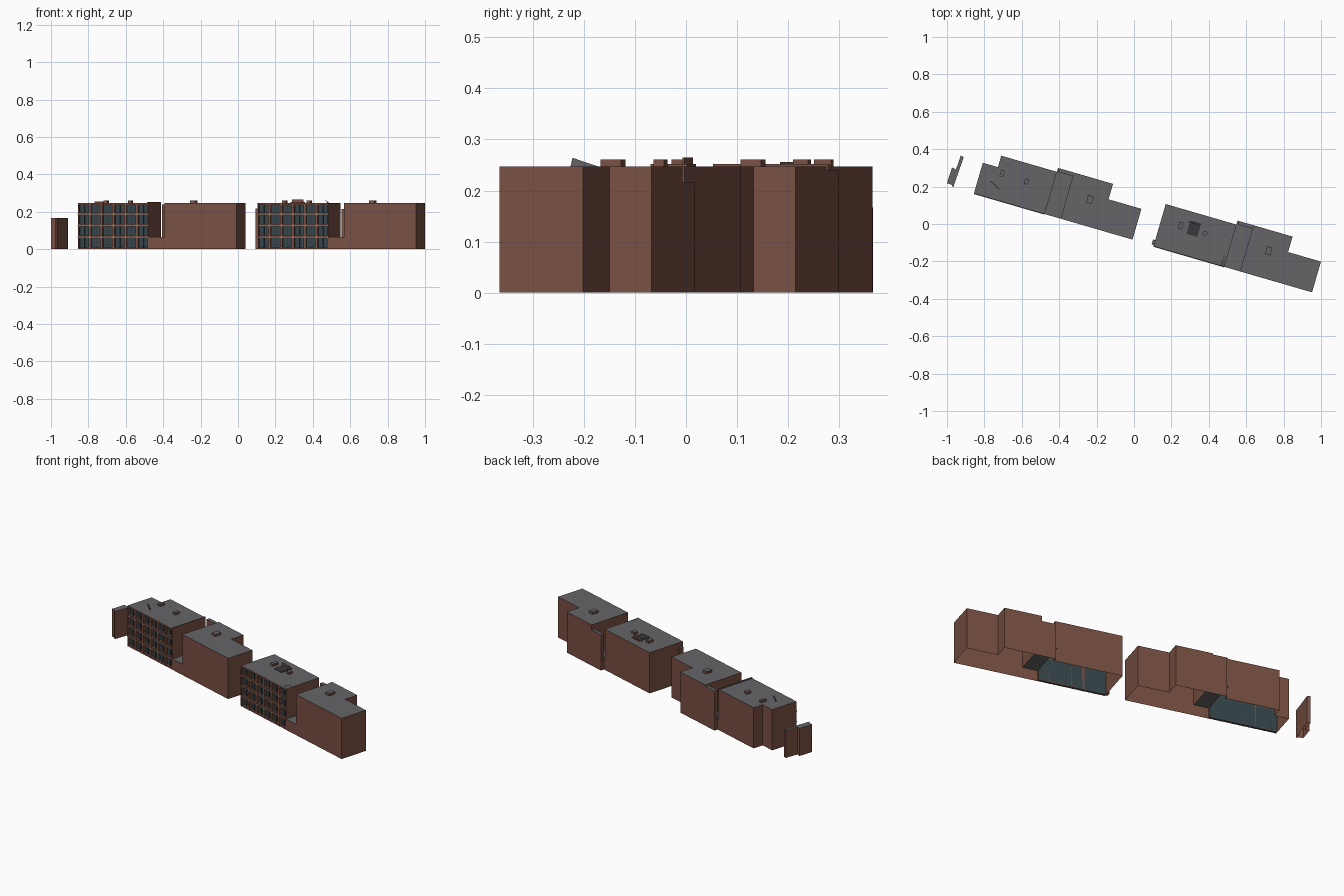
import bpy, bmesh, math
from mathutils import Matrix, Vector

if "Cube" in bpy.data.objects:
    bpy.data.objects.remove(bpy.data.objects["Cube"])

def material(name, rgb):
    m = bpy.data.materials.new(name)
    m.diffuse_color = (*rgb, 1)
    m.use_nodes = True
    m.node_tree.nodes["Principled BSDF"].inputs["Base Color"].default_value = m.diffuse_color
    return m

BRICK = material("brick", (0.19, 0.08, 0.055))
ROOF = material("roof_grey", (0.13, 0.13, 0.14))
GLASS = material("dark_glass", (0.035, 0.06, 0.07))
STONE = material("pale_stone", (0.33, 0.22, 0.17))
DARK = material("dark_hatch", (0.04, 0.04, 0.045))

H, FLOOR = 0.247, 0.065
TURN = math.radians(-16.2)
IDENT = Matrix.Identity(4)

def finish(name, bm, frame, mats):
    me = bpy.data.meshes.new(name)
    bm.to_mesh(me)
    bm.free()
    for m in mats:
        me.materials.append(m)
    ob = bpy.data.objects.new(name, me)
    ob.matrix_world = frame
    bpy.context.collection.objects.link(ob)
    return ob

def prism(name, pts, z0, z1, frame, side=BRICK, top=ROOF, skip=(), cap=True):
    """Open-bottomed shell over a counter-clockwise outline; skip drops wall indices."""
    bm = bmesh.new()
    lo = [bm.verts.new((x, y, z0)) for x, y in pts]
    hi = [bm.verts.new((x, y, z1)) for x, y in pts]
    n = len(pts)
    for i in range(n):
        if i not in skip:
            j = (i + 1) % n
            bm.faces.new((lo[i], lo[j], hi[j], hi[i]))
    if cap:
        bm.faces.new(hi).material_index = 1
    return finish(name, bm, frame, (side, top))

def rect(u0, u1, v0, v1):
    return [(u0, v0), (u1, v0), (u1, v1), (u0, v1)]

def boxes(name, items, frame, mat):
    """Several boxes (u0,u1,v0,v1,z0,z1) in one mesh."""
    bm = bmesh.new()
    for u0, u1, v0, v1, z0, z1 in items:
        m = Matrix.Translation(((u0+u1)/2, (v0+v1)/2, (z0+z1)/2)) @ \
            Matrix.Diagonal((u1-u0, v1-v0, z1-z0, 1))
        bmesh.ops.create_cube(bm, size=1, matrix=m)
    return finish(name, bm, frame, (mat,))

def facade(tag, frame, width=0.394, bays=6, floors=4):
    # glazing set behind a grid of brick piers, sills and stone bands
    depth, fh, bw = 0.014, H / floors, width / bays
    bm = bmesh.new()
    bm.faces.new([bm.verts.new(p) for p in
                  ((0, depth, 0), (width, depth, 0), (width, depth, H), (0, depth, H))])
    finish(tag + "_glazing", bm, frame, (GLASS,))
    piers = [(max(0, i*bw - 0.007), min(width, i*bw + 0.007), 0, depth, 0, H)
             for i in range(bays + 1)]
    sills = [(0, width, 0.001, depth, k*fh, k*fh + 0.010) for k in range(floors)]
    sills.append((0, width, 0.001, depth, H - 0.010, H - 0.0005))
    boxes(tag + "_brick_grid", piers + sills, frame, BRICK)
    mull = [((i+0.5)*bw - 0.002, (i+0.5)*bw + 0.002, depth - 0.004, depth, 0, H)
            for i in range(bays)]
    boxes(tag + "_mullions", mull, frame, DARK)
    bands = [(0, width, -0.003, 0.002, k*fh - 0.003, k*fh + 0.004) for k in range(1, floors)]
    boxes(tag + "_floor_bands", bands, frame, STONE)

def building(tag, origin, left_back, wall_top):
    frame = Matrix.Translation((*origin, 0)) @ Matrix.Rotation(TURN, 4, 'Z')
    a, b, L = 0.394, 0.482, 0.883
    back = [(L, 0.171), (0.70, 0.171), (0.70, 0.257), (0.40, 0.257), (0.40, 0.235)]
    # base storey, with the glazed stretch left out
    prism(tag + "_base", [(0, 0), (a, 0), (L, 0)] + back + left_back, 0, FLOOR, frame,
          skip=(0,), cap=False)
    # upper blocks either side of the open court
    prism(tag + "_left_block", [(0, 0), (a, 0), (a, 0.235)] + left_back, FLOOR, H, frame,
          skip=(0,))
    prism(tag + "_right_block", [(b, 0), (L, 0)] + back[:3] + [(b, 0.257)], FLOOR, H, frame)
    prism(tag + "_court_floor", rect(a, b, 0, 0.257), FLOOR - 0.002, FLOOR, frame,
          side=ROOF, skip=(2,))
    prism(tag + "_court_back_wall", rect(0.40, b, 0.237, 0.257), FLOOR, wall_top, frame)
    facade(tag + "_front", frame)
    return frame

west = building("west", (-0.856, 0.163), [(0.084, 0.235), (0.084, 0.171), (0, 0.171)], 0.24)
east = building("east", (0.104, -0.119), [(0, 0.235)], 0.216)

def roof_box(name, x, y, w, d, top, mat=ROOF):
    f = Matrix.Translation((x, y, 0)) @ Matrix.Rotation(TURN, 4, 'Z')
    prism(name, rect(-w/2, w/2, -d/2, d/2), H, top, f, top=mat)

# roof vents and stair heads
for i, (x, y, w, d) in enumerate([(-0.705, 0.27, .02, .034), (-0.575, 0.227, .02, .03),
                                  (-0.236, 0.131, .03, .042), (0.25, -0.008, .022, .036),
                                  (0.38, -0.05, .024, .022), (0.72, -0.143, .03, .042)]):
    roof_box(f"roof_vent_{i}", x, y, w, d, 0.261)
roof_box("roof_hatch", 0.32, -0.025, .06, .075, 0.252, DARK)

# thin roof-edge fins
def fin(name, p, q, z0, z1, t=0.004, mat=ROOF):
    p, q = Vector(p), Vector(q)
    s = (q - p).normalized().orthogonal() * t / 2
    prism(name, [tuple(p - s), tuple(p + s), tuple(q + s), tuple(q - s)][::-1],
          z0, z1, IDENT, top=mat)

fin("roof_fin_west", (-0.765, 0.23), (-0.72, 0.185), H, 0.256)
fin("roof_fin_east", (0.29, 0.012), (0.35, -0.005), H, 0.265)
prism("court_parapet_west", rect(0.386, 0.394, 0.0, 0.235), H, 0.252, west)

# sloping canopy at the east court
bm = bmesh.new()
bm.faces.new([bm.verts.new(p) for p in ((0.463, -0.222, 0.264), (0.482, -0.226, H),
                                        (0.487, -0.172, H), (0.478, -0.172, H))])
finish("court_canopy", bm, IDENT, (ROOF,))

# free-standing stepped wall at the far left, and a corner pier
prism("end_wall", [(-1.0, 0.218), (-0.976, 0.21), (-0.967, 0.195), (-0.91, 0.358),
                   (-0.926, 0.366), (-0.952, 0.291), (-0.973, 0.302)], 0, 0.167, IDENT)
prism("corner_pier", rect(-0.012, 0.0, 0.006, 0.034), 0, 0.218, east)
